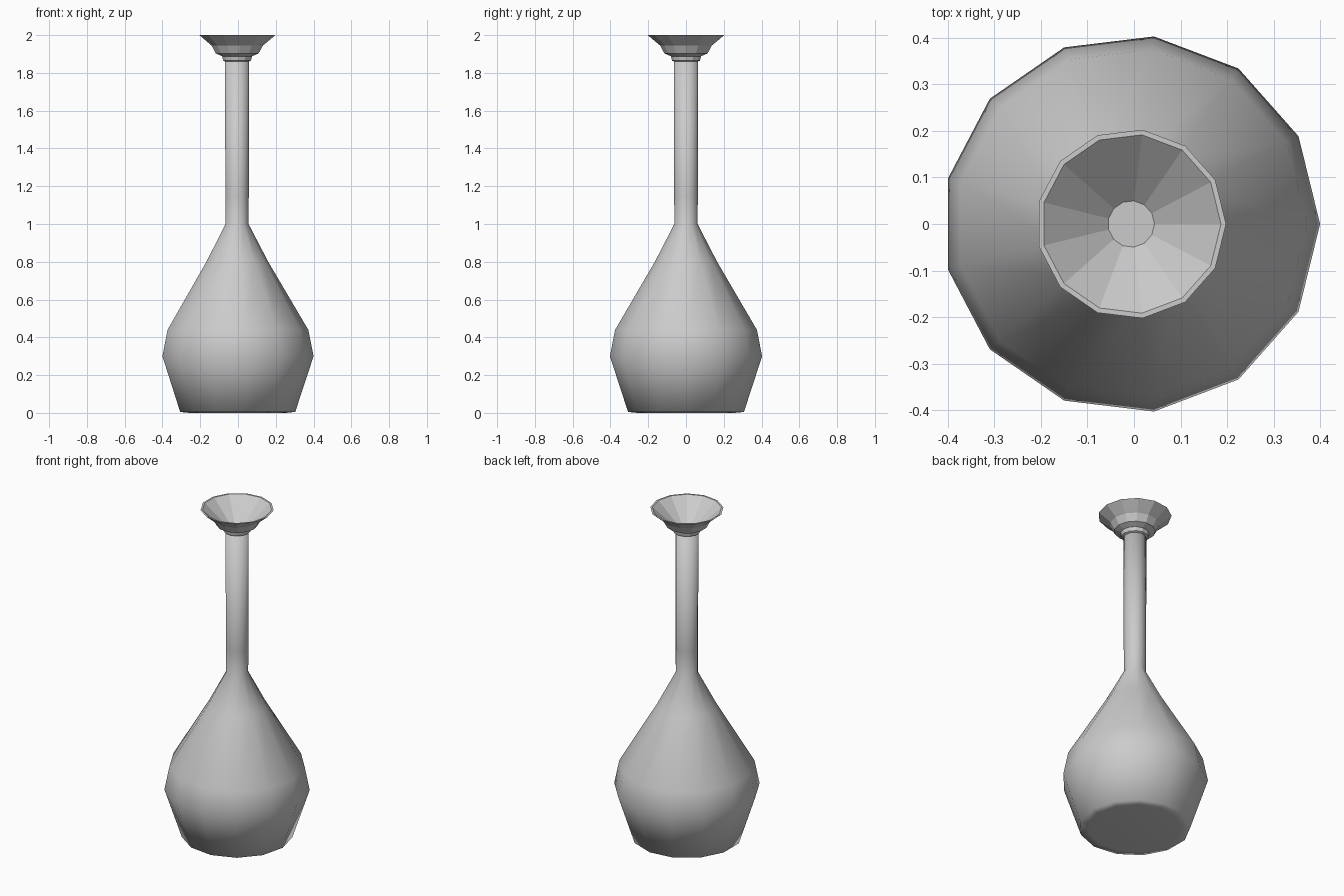
import bpy, bmesh
from math import cos, sin, tau

if "Cube" in bpy.data.objects:
    bpy.data.objects.remove(bpy.data.objects["Cube"])

SIDES = 13
CX = -0.006  # odd side count: shift so the bounds are centred


def lathe(name, profile, smooth):
    """Revolve (radius, z) points around the vertical axis and cap both ends."""
    bm = bmesh.new()
    rings = [[bm.verts.new((CX + r * cos(tau * i / SIDES), r * sin(tau * i / SIDES), z))
              for i in range(SIDES)] for r, z in profile]
    for a, b in zip(rings, rings[1:]):
        for i in range(SIDES):
            j = (i + 1) % SIDES
            bm.faces.new((a[i], a[j], b[j], b[i]))
    bm.faces.new(rings[0][::-1])
    bm.faces.new(rings[-1])
    bmesh.ops.recalc_face_normals(bm, faces=bm.faces[:])
    for f in bm.faces:
        f.smooth = smooth
    mesh = bpy.data.meshes.new(name)
    bm.to_mesh(mesh)
    bm.free()
    obj = bpy.data.objects.new(name, mesh)
    bpy.context.collection.objects.link(obj)
    return obj


# Bulbous body with long slim neck, softly shaded
lathe("vase_body", [(0.26, 0), (0.309, 0.005), (0.406, 0.3), (0.378, 0.44),
                    (0.166, 0.8), (0.062, 1.0), (0.063, 1.15), (0.064, 1.87)], True)

# Stepped, faceted mouth with an open funnel
lathe("vase_mouth", [(0.064, 1.86), (0.075, 1.865), (0.08, 1.888), (0.115, 1.903),
                     (0.138, 1.945), (0.148, 1.953), (0.204, 2.0),
                     (0.193, 2.0), (0.05, 1.875)], False)
